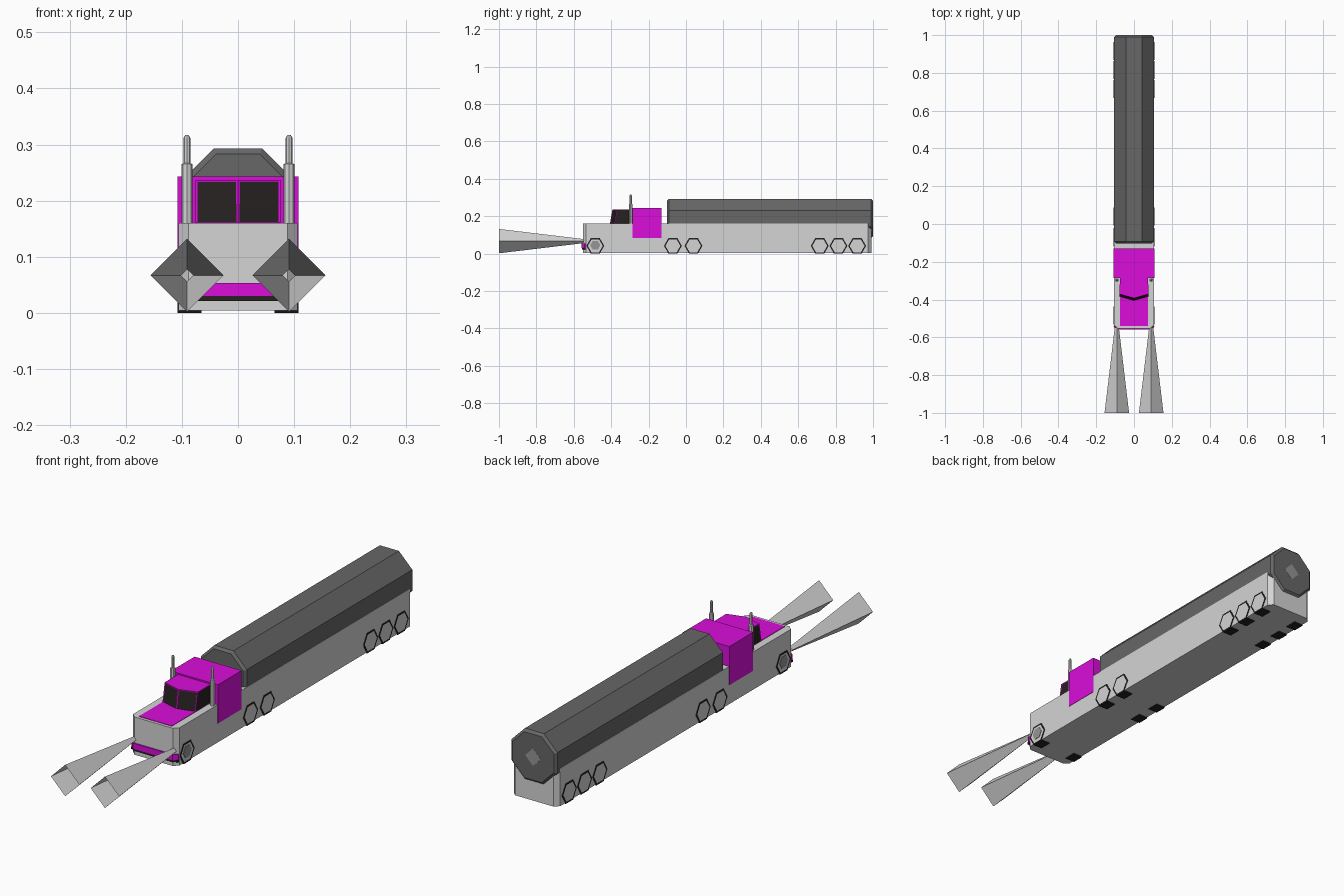
import bpy, bmesh, math
from mathutils import Matrix, Vector

if "Cube" in bpy.data.objects:
    bpy.data.objects.remove(bpy.data.objects["Cube"])


def material(name, r, g, b):
    m = bpy.data.materials.new(name)
    m.diffuse_color = (r, g, b, 1)
    m.use_nodes = True
    m.node_tree.nodes["Principled BSDF"].inputs["Base Color"].default_value = m.diffuse_color
    return m


GREY = material("light_grey", 0.66, 0.66, 0.66)
MAGENTA = material("magenta", 0.7, 0.004, 0.7)
TANK = material("dark_grey", 0.135, 0.135, 0.135)
BLACK = material("near_black", 0.02, 0.015, 0.015)
MID = material("mid_grey", 0.3, 0.3, 0.3)


def finish(name, bm, *mats, normals=True):
    if normals:
        bmesh.ops.recalc_face_normals(bm, faces=bm.faces)
    me = bpy.data.meshes.new(name)
    bm.to_mesh(me)
    bm.free()
    for m in mats:
        me.materials.append(m)
    ob = bpy.data.objects.new(name, me)
    bpy.context.collection.objects.link(ob)
    return ob


def loft(bm, rings, caps=True):
    """Join rings of points with quads, optionally capping the ends."""
    vs = [[bm.verts.new(p) for p in r] for r in rings]
    n = len(rings[0])
    for a, b in zip(vs, vs[1:]):
        for i in range(n):
            j = (i + 1) % n
            bm.faces.new((a[i], a[j], b[j], b[i]))
    if caps:
        bm.faces.new(vs[0][::-1])
        bm.faces.new(vs[-1])


def box(name, x, y0, y1, z0, z1, mat, chamfer=0.0):
    """Box symmetric in x, with its upright corners cut off."""
    c = chamfer
    if c:
        plan = [(-x, y0 + c), (-x + c, y0), (x - c, y0), (x, y0 + c),
                (x, y1 - c), (x - c, y1), (-x + c, y1), (-x, y1 - c)]
    else:
        plan = [(-x, y0), (x, y0), (x, y1), (-x, y1)]
    bm = bmesh.new()
    loft(bm, [[(px, py, z) for px, py in plan] for z in (z0, z1)])
    return finish(name, bm, mat)


def ring_y(x, y, z, r, n, turn=0.0):
    return [(x + r * math.cos(turn + math.tau * i / n), y,
             z + r * math.sin(turn + math.tau * i / n)) for i in range(n)]


# Long boxy hull and lower trim
box("hull", 0.106, -0.552, 0.992, 0.004, 0.16, GREY, 0.018)
box("front_bumper", 0.108, -0.558, -0.525, 0.03, 0.053, MAGENTA, 0.018)
box("bumper_lip", 0.107, -0.556, -0.53, 0.021, 0.03, BLACK, 0.018)
box("hood_panel", 0.075, -0.54, -0.38, 0.155, 0.162, MAGENTA)

# Sleeper cabin
box("sleeper", 0.1075, -0.285, -0.13, 0.083, 0.243, MAGENTA)

# Front cab with V windscreen; walls inset as windows
bm = bmesh.new()
rings = []
for z, dy in ((0.158, 0.0), (0.237, 0.014)):
    rings.append([(-0.075, -0.28, z), (-0.076, -0.385 + dy, z), (0, -0.407 + dy, z),
                  (0.076, -0.385 + dy, z), (0.075, -0.28, z)])
loft(bm, rings)
bmesh.ops.recalc_face_normals(bm, faces=bm.faces)
walls = [f for f in bm.faces if abs(f.normal.z) < 0.5 and f.normal.y < 0.5]
bmesh.ops.inset_individual(bm, faces=walls, thickness=0.005, depth=-0.001)
for f in walls:
    f.material_index = 1
finish("cab", bm, MAGENTA, BLACK)

# Tank: octagonal drum with chamfered ends
bm = bmesh.new()
k = 1 / math.cos(math.pi / 8)
loft(bm, [ring_y(0, y, 0.188, a * k, 8, math.pi / 8)
          for y, a in ((-0.102, 0.095), (-0.092, 0.105), (0.99, 0.105), (1.0, 0.095))])
finish("tank", bm, TANK)

# Diamond hatch on the tank's rear
bm = bmesh.new()
loft(bm, [ring_y(0, y, 0.188, 0.036, 4) for y in (0.995, 1.0005)])
finish("rear_hatch", bm, MID)

# Wheels: hexagonal tyres with inset hubs
for sx in (-1, 1):
    side = "left" if sx < 0 else "right"
    for n, y in enumerate((-0.485, -0.07, 0.04, 0.715, 0.815, 0.915)):
        bm = bmesh.new()
        rings = []
        for x in (0.065, 0.1075):
            rings.append([(sx * x, y + 0.048 * math.cos(math.tau * i / 6),
                           0.0416 + 0.048 * math.sin(math.tau * i / 6)) for i in range(6)])
        loft(bm, rings)
        bmesh.ops.recalc_face_normals(bm, faces=bm.faces)
        outer = [f for f in bm.faces if f.normal.x * sx > 0.9]
        bmesh.ops.inset_individual(bm, faces=outer, thickness=0.008, depth=0)
        outer[0].material_index = 1
        finish(f"wheel_{side}_{n + 1}", bm, BLACK, GREY)

    # Front hub cap
    bm = bmesh.new()
    loft(bm, [[(sx * x, -0.485 + 0.027 * math.cos(math.tau * i / 6),
                0.045 + 0.027 * math.sin(math.tau * i / 6)) for i in range(6)]
              for x in (0.1, 0.109)])
    finish(f"front_hub_{side}", bm, MID)

    # Exhaust stack: wide lower pipe, thin upper pipe, slanted tip
    bm = bmesh.new()
    rings = []
    for z, r in ((0.14, 0.01), (0.265, 0.01), (0.267, 0.006), (0.312, 0.006), (0.317, 0.003)):
        rings.append([(sx * 0.091 + r * math.cos(math.tau * i / 8),
                       -0.296 + r * math.sin(math.tau * i / 8), z) for i in range(8)])
    loft(bm, rings)
    finish(f"exhaust_{side}", bm, GREY)

    # Headlight beam: open diamond frustum
    bm = bmesh.new()
    loft(bm, [ring_y(sx * 0.091, -0.548, 0.067, 0.011, 4),
              ring_y(sx * 0.091, -1.0, 0.067, 0.065, 4)], caps=False)
    finish(f"light_beam_{side}", bm, GREY)
